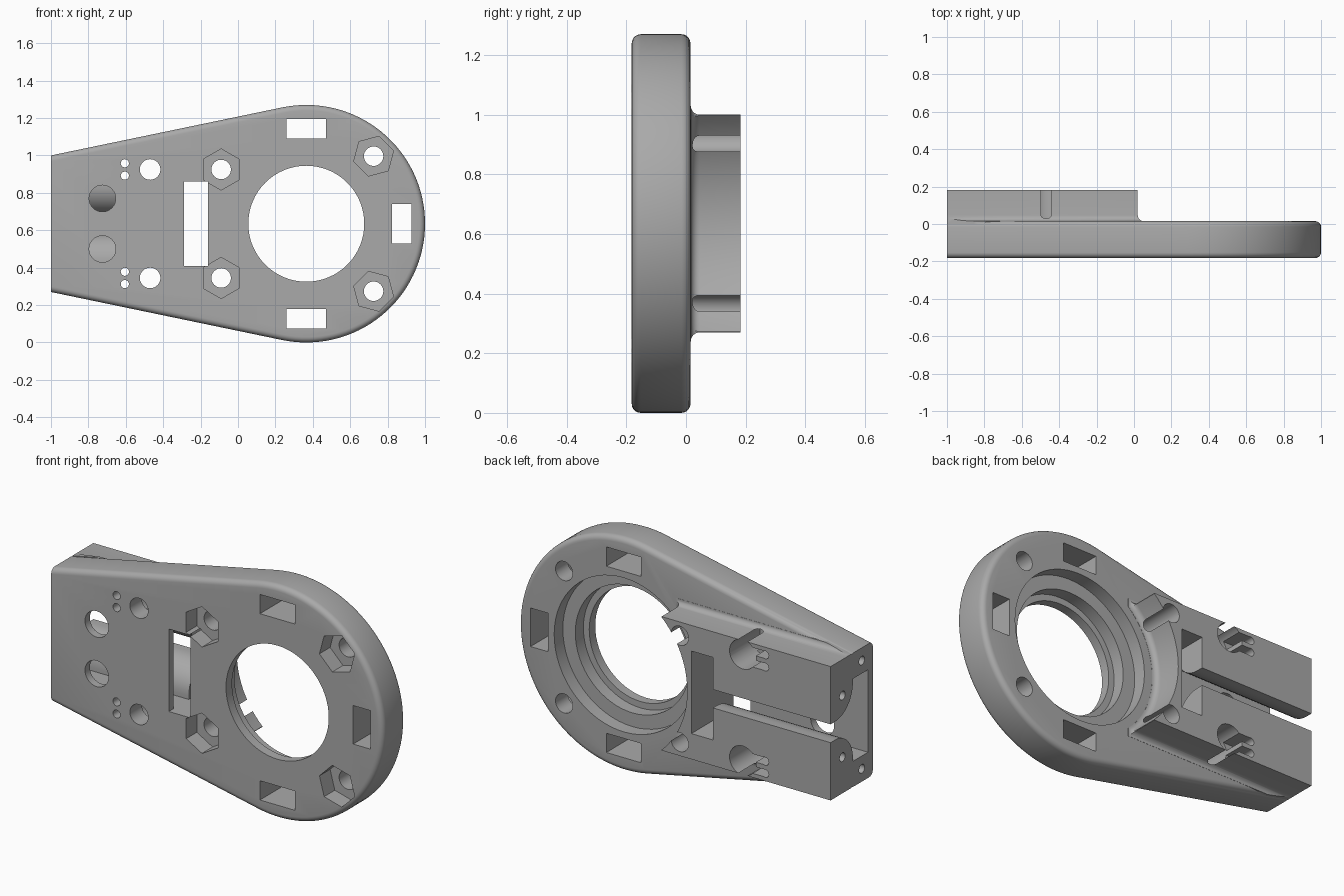
import bpy, bmesh
from math import sin, cos, tan, pi, radians, sqrt

if "Cube" in bpy.data.objects:
    bpy.data.objects.remove(bpy.data.objects["Cube"])

CX, CZ, R = 0.365, 0.635, 0.635      # centre and radius of the round end
FRONT, PLATE_BACK, BACK = -0.182, 0.015, 0.182

grey = bpy.data.materials.new("plain grey")
grey.use_nodes = True
grey.diffuse_color = (0.4, 0.4, 0.4, 1)
grey.node_tree.nodes["Principled BSDF"].inputs["Base Color"].default_value = (0.4, 0.4, 0.4, 1)


def loft(name, rings, axis="y"):
    """Solid through rings of (outline, depth), stacked along y or x."""
    bm = bmesh.new()
    loops = []
    for outline, d in rings:
        loops.append([bm.verts.new((a, d, b) if axis == "y" else (d, a, b)) for a, b in outline])
    n = len(loops[0])
    for lo, hi in zip(loops, loops[1:]):
        for i in range(n):
            j = (i + 1) % n
            bm.faces.new((lo[i], lo[j], hi[j], hi[i]))
    bm.faces.new(loops[0])
    bm.faces.new(loops[-1])
    bmesh.ops.recalc_face_normals(bm, faces=bm.faces[:])
    mesh = bpy.data.meshes.new(name)
    bm.to_mesh(mesh)
    bm.free()
    ob = bpy.data.objects.new(name, mesh)
    bpy.context.collection.objects.link(ob)
    mesh.materials.append(grey)
    return ob


def ngon(x, z, r, n=32, turn=0):
    return [(x + r * cos(radians(turn) + 2 * pi * i / n),
             z + r * sin(radians(turn) + 2 * pi * i / n)) for i in range(n)]


def rect(x, z, w, h):
    return [(x - w / 2, z - h / 2), (x + w / 2, z - h / 2),
            (x + w / 2, z + h / 2), (x - w / 2, z + h / 2)]


def apply(ob, mod):
    bpy.context.view_layer.objects.active = ob
    bpy.ops.object.modifier_apply(modifier=mod.name)


def boolean(ob, other, op="DIFFERENCE"):
    mod = ob.modifiers.new("bool", "BOOLEAN")
    mod.operation, mod.object, mod.solver = op, other, "EXACT"
    apply(ob, mod)
    bpy.data.objects.remove(other)


def cut(outline, y0=-1, y1=1, axis="y"):
    boolean(body, loft("cutter", [(outline, y0), (outline, y1)], axis))


# Teardrop plate, longer than needed on the narrow end so that end stays square
slope = radians(11.7)
arc = [pi / 2 + slope - i / 64 * (pi + 2 * slope) for i in range(65)]
teardrop = [(CX + R * cos(a), CZ + R * sin(a)) for a in arc]
tail = 0.365 - 0.1 * tan(slope)
teardrop += [(-1.1, CZ - tail), (-1.1, CZ + tail)]
body = loft("bracket_body", [(teardrop, FRONT), (teardrop, PLATE_BACK)])
bev = body.modifiers.new("round", "BEVEL")
bev.width, bev.segments, bev.limit_method, bev.angle_limit = 0.03, 5, "ANGLE", radians(50)
apply(body, bev)


# Clamp block with a concave end and a fillet flaring onto the plate
def block_outline(d):
    h, x, r = 0.365 + d, 0.02 + d, 0.5 - d
    half = sqrt(r * r - (CX - x) ** 2)
    a = pi - math_angle(half, CX - x)
    pts = [(-1.1, CZ + h), (x, CZ + h)]
    for i in range(25):
        t = a + i / 24 * 2 * (pi - a)
        pts.append((CX + r * cos(t), CZ + r * sin(t)))
    return pts + [(x, CZ - h), (-1.1, CZ - h)]


def math_angle(up, along):
    from math import atan2
    return atan2(up, along)


F = 0.03
rings = [(block_outline(F), 0.0)]
for i in range(7):
    t = i / 6 * pi / 2
    rings.append((block_outline(F * (1 - sin(t))), PLATE_BACK + 0.001 + F * (1 - cos(t))))
rings.append((block_outline(0), BACK))
block = loft("clamp_block", rings)
boolean(block, loft("trim", [(teardrop, -0.5), (teardrop, 0.5)]), "INTERSECT")
boolean(body, block, "UNION")
cut(rect(-1.25, CZ, 0.5, 3))

# Large stepped bore
cut(ngon(CX, CZ, 0.31, 64))
cut(ngon(CX, CZ, 0.345, 64), -0.13)
cut(ngon(CX, CZ, 0.42, 64), -0.06)

# Through slots round the bore and the window in front of it
cut(rect(0.875, CZ, 0.105, 0.21))
cut(rect(-0.225, CZ, 0.13, 0.45))

# Long channel: wide inside, with round lips closing to a narrow gap at the back
lip = [(0.145 - 0.155 * cos(i / 10 * pi / 2), 0.205 - 0.155 * sin(i / 10 * pi / 2)) for i in range(11)]
side = [(-0.14, 0.225), (-0.01, 0.225)] + lip + [(0.3, 0.05)]
channel = [(y, CZ + z) for y, z in side] + [(y, CZ - z) for y, z in reversed(side)]
cut(channel, -1.2, -0.22, "x")

for s in (1, -1):
    # Slots above and below the bore
    cut(rect(CX, CZ + s * 0.508, 0.21, 0.105))
    # Bolt holes with hexagonal nut pockets
    for x, z, turn in ((-0.09, 0.29, 30), (0.725, 0.361, 15)):
        cut(ngon(x, CZ + s * z, 0.052))
        cut(ngon(x, CZ + s * z, 0.11, 6, s * turn), -1, -0.09)
    # Access holes into the channel
    cut(ngon(-0.725, CZ + s * 0.135, 0.071), -1, -0.1)
    # Stepped socket with two lead holes and grooves
    cut(ngon(-0.47, CZ + s * 0.29, 0.055))
    cut(ngon(-0.47, CZ + s * 0.29, 0.08), -0.08)
    for z in (0.257, 0.323):
        cut(ngon(-0.605, CZ + s * z, 0.022, 16))
        cut(rect(-0.55, CZ + s * z, 0.11, 0.04), 0.06)
    # Screw holes in the square end
    for y, z in ((-0.087, 0.295), (0.08, 0.168)):
        cut(ngon(y, CZ + s * z, 0.024, 16), -1.2, -0.8, "x")

# Smooth shading with crisp edges
bpy.ops.object.select_all(action="DESELECT")
body.select_set(True)
bpy.context.view_layer.objects.active = body
bpy.ops.object.shade_smooth_by_angle(angle=radians(30))
